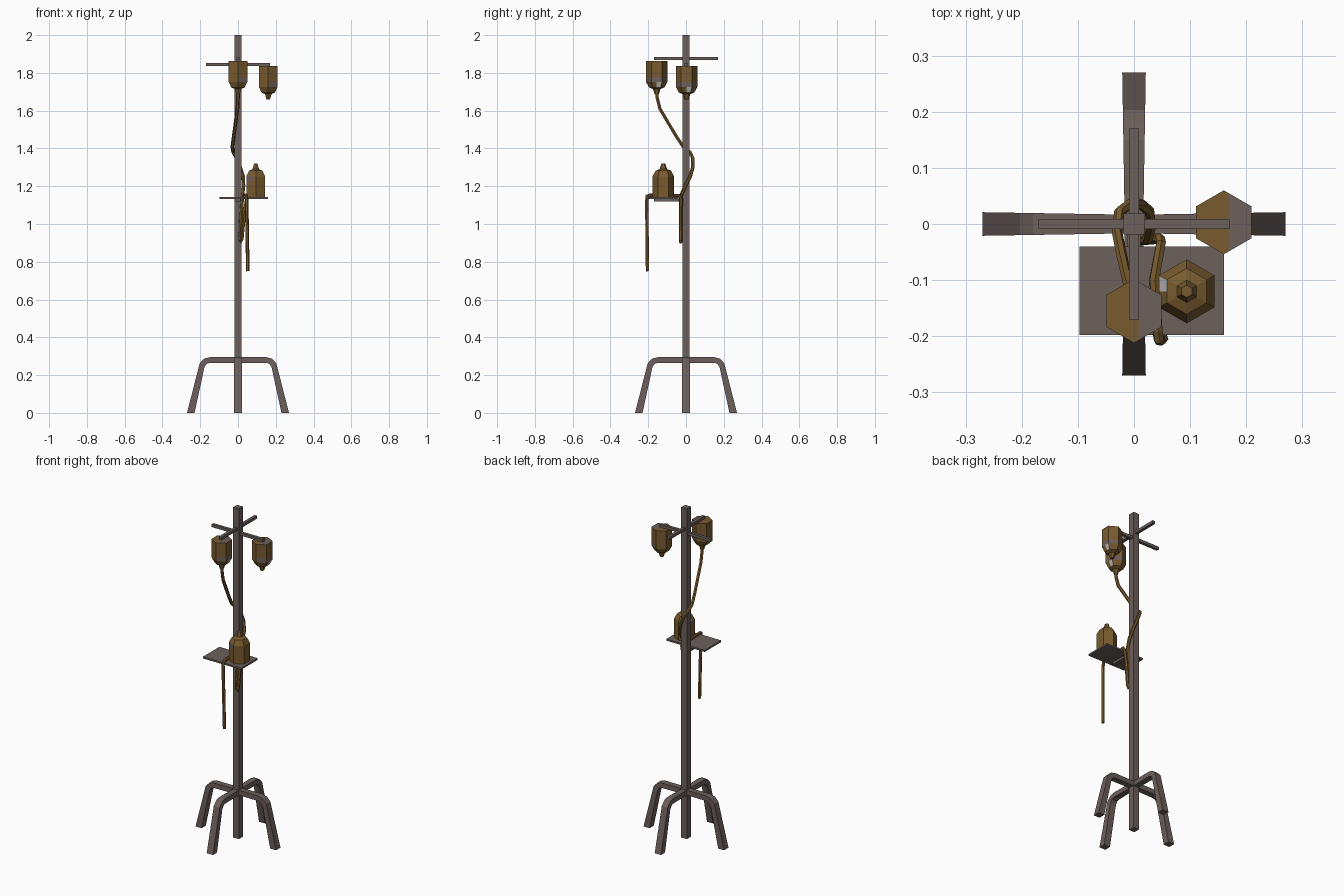
import bpy, bmesh, math
from mathutils import Vector, Matrix

if "Cube" in bpy.data.objects:
    bpy.data.objects.remove(bpy.data.objects["Cube"])


def material(name, rgb):
    m = bpy.data.materials.new(name)
    m.diffuse_color = (*rgb, 1)
    m.use_nodes = True
    m.node_tree.nodes["Principled BSDF"].inputs["Base Color"].default_value = m.diffuse_color
    return m


METAL = material("grey brown metal", (0.15, 0.115, 0.105))
AMBER = material("amber brown", (0.19, 0.105, 0.028))
WHITE = material("pale label", (0.58, 0.57, 0.56))


def finish(name, bm, mats):
    bmesh.ops.recalc_face_normals(bm, faces=bm.faces)
    me = bpy.data.meshes.new(name)
    bm.to_mesh(me)
    bm.free()
    for m in mats:
        me.materials.append(m)
    ob = bpy.data.objects.new(name, me)
    bpy.context.collection.objects.link(ob)
    return ob


def box(name, lo, hi):
    lo, hi = Vector(lo), Vector(hi)
    bm = bmesh.new()
    bmesh.ops.create_cube(bm, size=1)
    for v in bm.verts:
        v.co = (lo + hi) / 2 + v.co * (hi - lo)
    return finish(name, bm, [METAL])


def leg(name, angle):
    # bent bar: side profile given thickness, a little wider at the foot
    outline = [(0, .295), (.15, .295), (.18, .287), (.203, .262), (.27, 0),
               (.23, 0), (.177, .245), (.165, .26), (.148, .265), (0, .265)]
    n = len(outline)
    bm = bmesh.new()
    sides = []
    for s in (-1, 1):
        sides.append([bm.verts.new((x, s * (.0165 + .0045 * x / .27), z))
                      for x, z in outline])
    a, b = sides
    for i in range(n):
        bm.faces.new((a[i], a[(i + 1) % n], b[(i + 1) % n], b[i]))
    # outer point i pairs with inner point n-1-i
    for s in sides:
        for i in range(n // 2 - 1):
            bm.faces.new((s[i], s[i + 1], s[n - 2 - i], s[n - 1 - i]))
    bm.transform(Matrix.Rotation(angle, 4, 'Z'))
    return finish(name, bm, [METAL])


def bottle(name, base, hanging=False):
    # six-sided bottle, profile as (height, radius)
    profile = [(0, .057), (.085, .057), (.11, .057), (.14, .041),
               (.148, .02), (.177, .011)]
    bm = bmesh.new()
    rings = []
    for h, r in profile:
        rings.append([bm.verts.new((r * math.cos(math.radians(30 + 60 * k)),
                                    r * math.sin(math.radians(30 + 60 * k)), h))
                      for k in range(6)])
    for a, b in zip(rings, rings[1:]):
        for k in range(6):
            bm.faces.new((a[k], a[(k + 1) % 6], b[(k + 1) % 6], b[k]))
    bm.faces.new(rings[0])
    bm.faces.new(rings[-1])
    # split down the middle so the colour areas have edges
    for no in ((1, 0, 0), (0, 1, 0)):
        bmesh.ops.bisect_plane(bm, geom=bm.verts[:] + bm.edges[:] + bm.faces[:],
                               plane_co=(-.008, 0, 0) if no[0] else (0, 0, 0),
                               plane_no=no)
    bm.normal_update()
    for f in bm.faces:
        c = f.calc_center_median()
        if c.z < .001 and c.x < -.008:
            f.material_index = 1           # grey half of the base
        elif .085 < c.z < .11 and c.x < -.01:
            f.material_index = 1           # grey band below the shoulder
        if .11 < c.z < .14 and c.x < -.04 and c.y > 0:
            f.material_index = 2           # pale patch on the shoulder
    if hanging:
        bm.transform(Matrix.Rotation(math.pi, 4, 'Y'))
    bm.transform(Matrix.Translation(base))
    return finish(name, bm, [AMBER, METAL, WHITE])


def hose(name, pts, r, sides=6):
    # sweep a ring along the path, carrying the frame from point to point
    pts = [Vector(p) for p in pts]
    bm = bmesh.new()
    prev, u = None, Vector((1, 0, 0))
    for i, p in enumerate(pts):
        t = Vector()
        if i > 0:
            t += (p - pts[i - 1]).normalized()
        if i < len(pts) - 1:
            t += (pts[i + 1] - p).normalized()
        t.normalize()
        u = (u - t * u.dot(t)).normalized()
        w = t.cross(u)
        ring = [bm.verts.new(p + r * (u * math.cos(k * math.tau / sides)
                                      + w * math.sin(k * math.tau / sides)))
                for k in range(sides)]
        if prev:
            for k in range(sides):
                j = (k + 1) % sides
                bm.faces.new((prev[k], prev[j], ring[j], ring[k]))
        else:
            bm.faces.new(ring)
        prev = ring
    bm.faces.new(prev)
    return finish(name, bm, [AMBER])


# stand
box("pole", (-.019, -.019, 0), (.019, .019, 2))
for i in range(4):
    leg(f"leg_{i + 1}", i * math.pi / 2)

# hanging bars
box("side_bar", (-.17, -.009, 1.836), (.17, .009, 1.853))
box("front_bar", (-.009, -.17, 1.867), (.009, .17, 1.884))

# tray and its bracket
box("tray", (-.097, -.198, 1.132), (.16, -.04, 1.142))
box("tray_bracket", (-.012, -.17, 1.118), (.012, -.01, 1.132))

# bottles
bottle("front_hanging_bottle", (0, -.155, 1.863), True)
bottle("side_hanging_bottle", (.16, .003, 1.836), True)
bottle("tray_bottle", (.094, -.12, 1.142))

# hose: winds round the pole, loops down, then crosses the tray and hangs
hose("hose", [
    (0, -.155, 1.71), (0, -.153, 1.67), (-.003, -.138, 1.61),
    (-.022, -.055, 1.47), (-.03, -.015, 1.41), (-.026, .022, 1.38),
    (-.008, .035, 1.35), (.012, .036, 1.30), (.028, .022, 1.25),
    (.03, -.005, 1.20), (.024, -.027, 1.15), (.014, -.028, 1.0),
    (.011, -.028, .915), (.016, -.028, .905), (.021, -.028, .92),
    (.033, -.027, 1.05), (.046, -.026, 1.135), (.048, -.034, 1.15),
    (.036, -.10, 1.153), (.042, -.19, 1.153), (.044, -.206, 1.147),
    (.046, -.208, 1.12), (.052, -.204, .75)], .0095)
